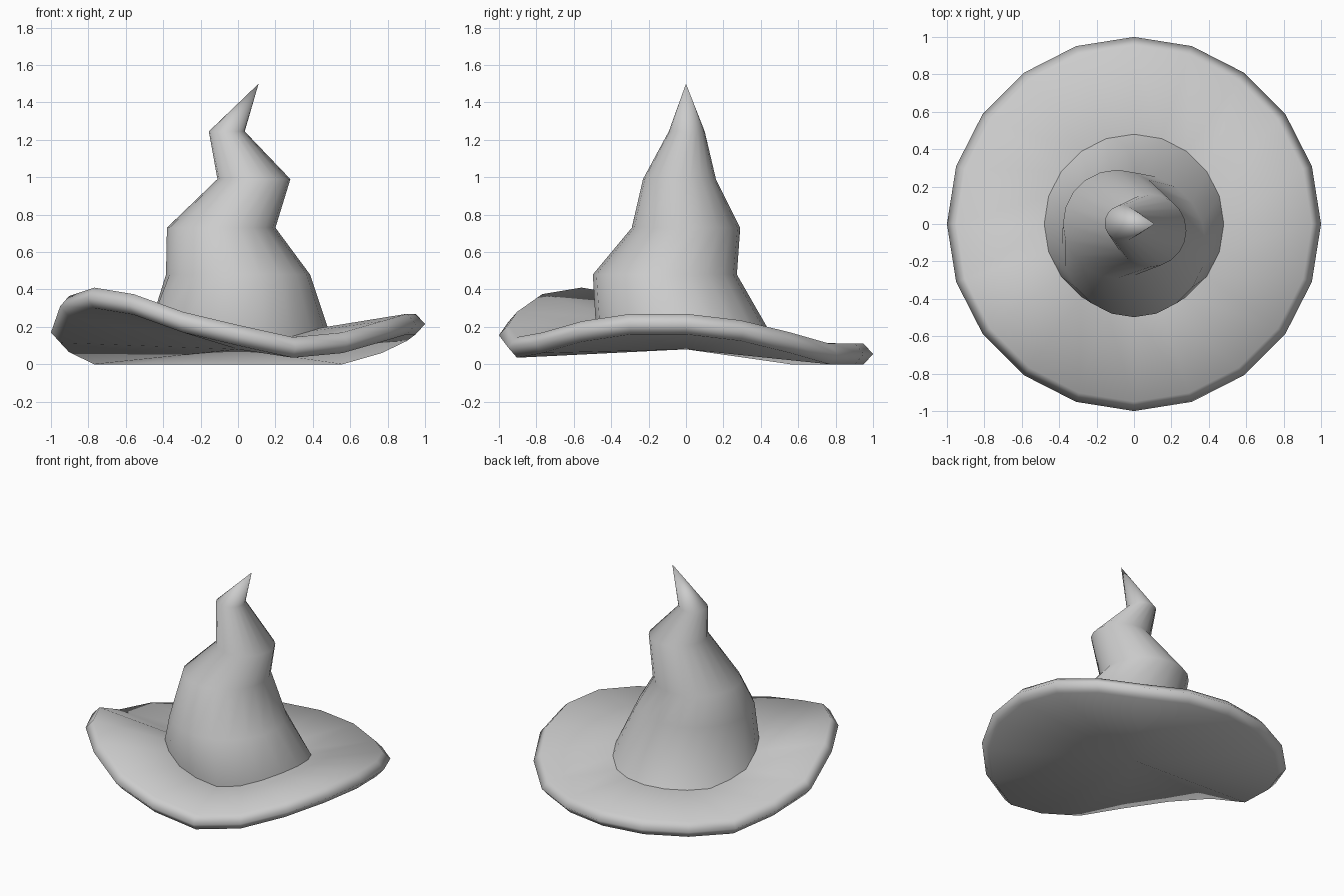
import bpy, bmesh
from math import cos, sin, tau, radians

if "Cube" in bpy.data.objects:
    bpy.data.objects.remove(bpy.data.objects["Cube"])

N = 20
# height of the wavy brim edge every 18 degrees, counter-clockwise from +x
EDGE = [.215, .18, .115, .055, .055, .055, .055, .055, .055, .12,
        .17, .31, .355, .32, .225, .155, .09, .115, .175, .215]
LIP = .055      # half the lip thickness


def ring(bm, r, heights, cx=0, cy=0):
    return [bm.verts.new((cx + r * cos(tau * i / N), cy + r * sin(tau * i / N), heights[i]))
            for i in range(N)]


def bridge(bm, a, b):
    for i in range(N):
        j = (i + 1) % N
        bm.faces.new((a[i], a[j], b[j], b[i]))


def fan(bm, a, point):
    v = bm.verts.new(point)
    for i in range(N):
        bm.faces.new((a[i], a[(i + 1) % N], v))


def finish(bm, name, angle):
    bmesh.ops.recalc_face_normals(bm, faces=bm.faces)
    mesh = bpy.data.meshes.new(name)
    bm.to_mesh(mesh)
    bm.free()
    obj = bpy.data.objects.new(name, mesh)
    bpy.context.collection.objects.link(obj)
    bpy.ops.object.select_all(action='DESELECT')
    obj.select_set(True)
    bpy.context.view_layer.objects.active = obj
    bpy.ops.object.shade_smooth_by_angle(angle=radians(angle))


# brim seam where the crown sits, halfway between centre and lip
seam = [(h + LIP + .125) / 2 for h in EDGE]

# brim: top sheet, pointed lip, underside meeting at the centre
bm = bmesh.new()
rings = [ring(bm, .48, seam),
         ring(bm, .95, [h + LIP for h in EDGE]),
         ring(bm, 1, EDGE),
         ring(bm, .95, [h - LIP for h in EDGE])]
for a, b in zip(rings, rings[1:]):
    bridge(bm, a, b)
fan(bm, rings[-1], (0, 0, .08))
finish(bm, "brim", 100)

# crooked crown: radius, centre x, centre y, height of each ring
bm = bmesh.new()
rings = [ring(bm, .48, seam)]
for r, x, y, z in [(.385, 0, -.113, .48), (.29, -.09, 0, .73),
                   (.195, .085, -.035, .99), (.096, -.06, .004, 1.245)]:
    rings.append(ring(bm, r, [z] * N, x, y))
for a, b in zip(rings, rings[1:]):
    bridge(bm, a, b)
fan(bm, rings[-1], (.11, 0, 1.5))
finish(bm, "crown", 100)
